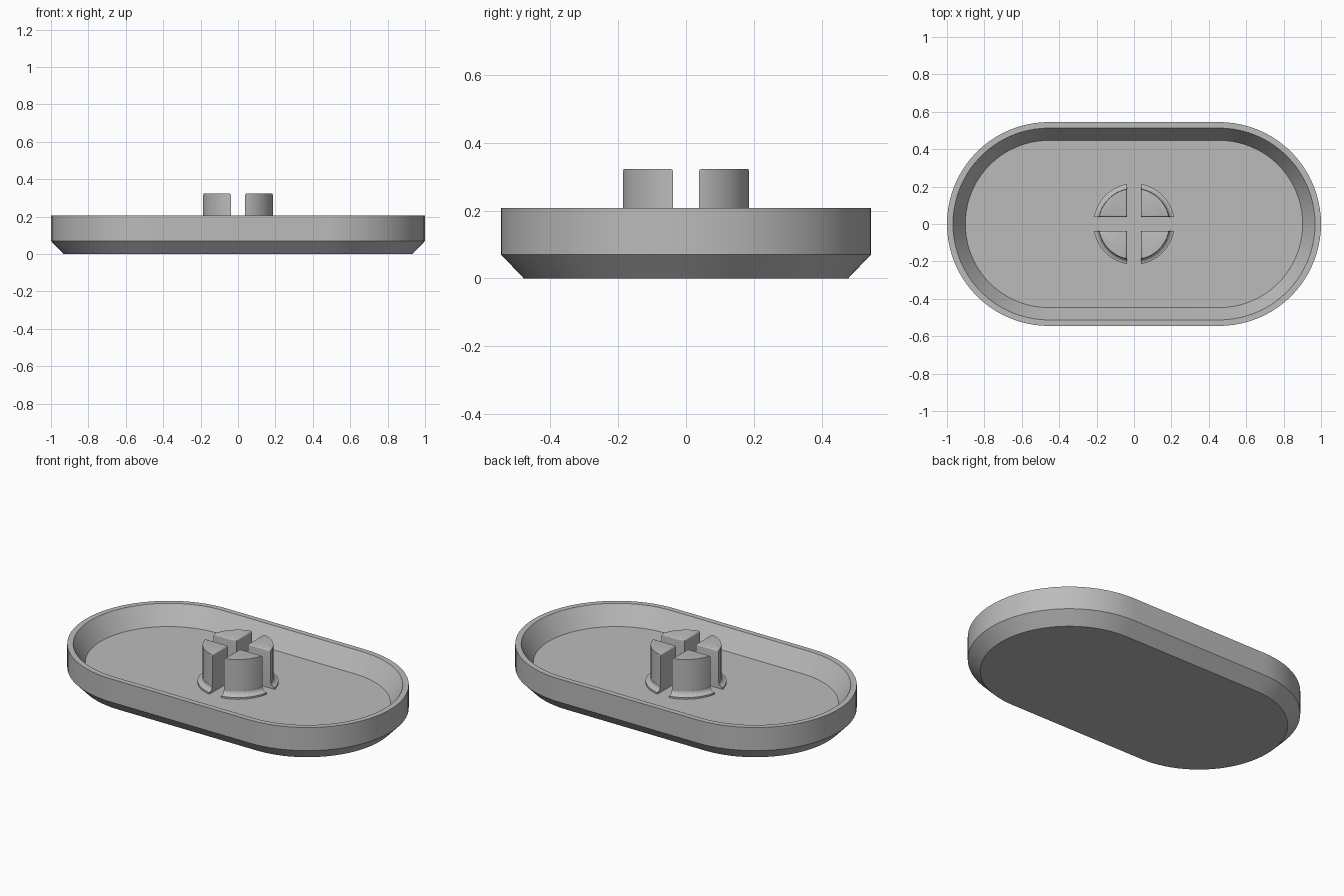
import bpy
import bmesh
from math import sin, cos, pi, acos, asin, radians

cube = bpy.data.objects.get("Cube")
if cube:
    bpy.data.objects.remove(cube, do_unlink=True)

grey = bpy.data.materials.new("plain grey")
grey.use_nodes = True
colour = (0.5, 0.5, 0.5, 1)
grey.diffuse_color = colour
grey.node_tree.nodes["Principled BSDF"].inputs["Base Color"].default_value = colour

FLOOR = 0.10   # height of the tray floor
GAP = 0.038    # half width of the cross slot


def finish(name, bm, angle):
    bmesh.ops.recalc_face_normals(bm, faces=bm.faces)
    mesh = bpy.data.meshes.new(name)
    bm.to_mesh(mesh)
    bm.free()
    mesh.materials.append(grey)
    obj = bpy.data.objects.new(name, mesh)
    bpy.context.collection.objects.link(obj)
    bpy.ops.object.select_all(action='DESELECT')
    obj.select_set(True)
    bpy.context.view_layer.objects.active = obj
    bpy.ops.object.shade_smooth_by_angle(angle=radians(angle))
    return obj


def loft(bm, loops):
    """Join closed loops of points in order and cap both ends."""
    rings = [[bm.verts.new(p) for p in loop] for loop in loops]
    for a, b in zip(rings, rings[1:]):
        for i in range(len(a)):
            j = (i + 1) % len(a)
            bm.faces.new((a[i], a[j], b[j], b[i]))
    bm.faces.new(rings[0])
    top = bm.faces.new(rings[-1])
    return top


def stadium(r, z, n=40):
    """Rounded slot outline: two half circles joined by straight sides."""
    points = []
    for side, start in ((1, -pi / 2), (-1, pi / 2)):
        for i in range(n + 1):
            a = start + pi * i / n
            points.append((side * 0.455 + r * cos(a), r * sin(a), z))
    return points


def sector(r, z, sx, sy, n=20):
    """Quarter disc outline, cut back by the cross slot."""
    a0, a1 = asin(GAP / r), acos(GAP / r)
    arc = [a0 + (a1 - a0) * i / n for i in range(n + 1)]
    flat = [(GAP, GAP)] + [(r * cos(a), r * sin(a)) for a in arc]
    return [(sx * x, sy * y, z) for x, y in flat]


# Tray: chamfered underside, upright wall, flat rim, sloping inner wall, floor
bm = bmesh.new()
profile = [(0.478, 0), (0.545, 0.07), (0.545, 0.207), (0.513, 0.207), (0.447, FLOOR)]
loft(bm, [stadium(r, z) for r, z in profile])
finish("tray", bm, 30)

# Four quarter posts, each with a flared foot
for sx, x_name in ((1, "left"), (-1, "right")):
    for sy, y_name in ((-1, "front"), (1, "back")):
        bm = bmesh.new()
        top = loft(bm, [sector(0.19, z, sx, sy) for z in (FLOOR - 0.01, 0.323)])
        bmesh.ops.bevel(bm, geom=list(top.edges), offset=0.012, segments=4,
                        profile=0.5, affect='EDGES', clamp_overlap=True)
        finish(f"{y_name}_{x_name}_post", bm, 35)

        bm = bmesh.new()
        fillet = [(0.217 - 0.026 * sin(t * pi / 8), FLOOR + 0.036 - 0.026 * cos(t * pi / 8))
                  for t in range(5)]
        outline = [(0.217, FLOOR - 0.01)] + fillet
        loft(bm, [sector(r, z, sx, sy) for r, z in outline])
        finish(f"{y_name}_{x_name}_post_foot", bm, 35)
